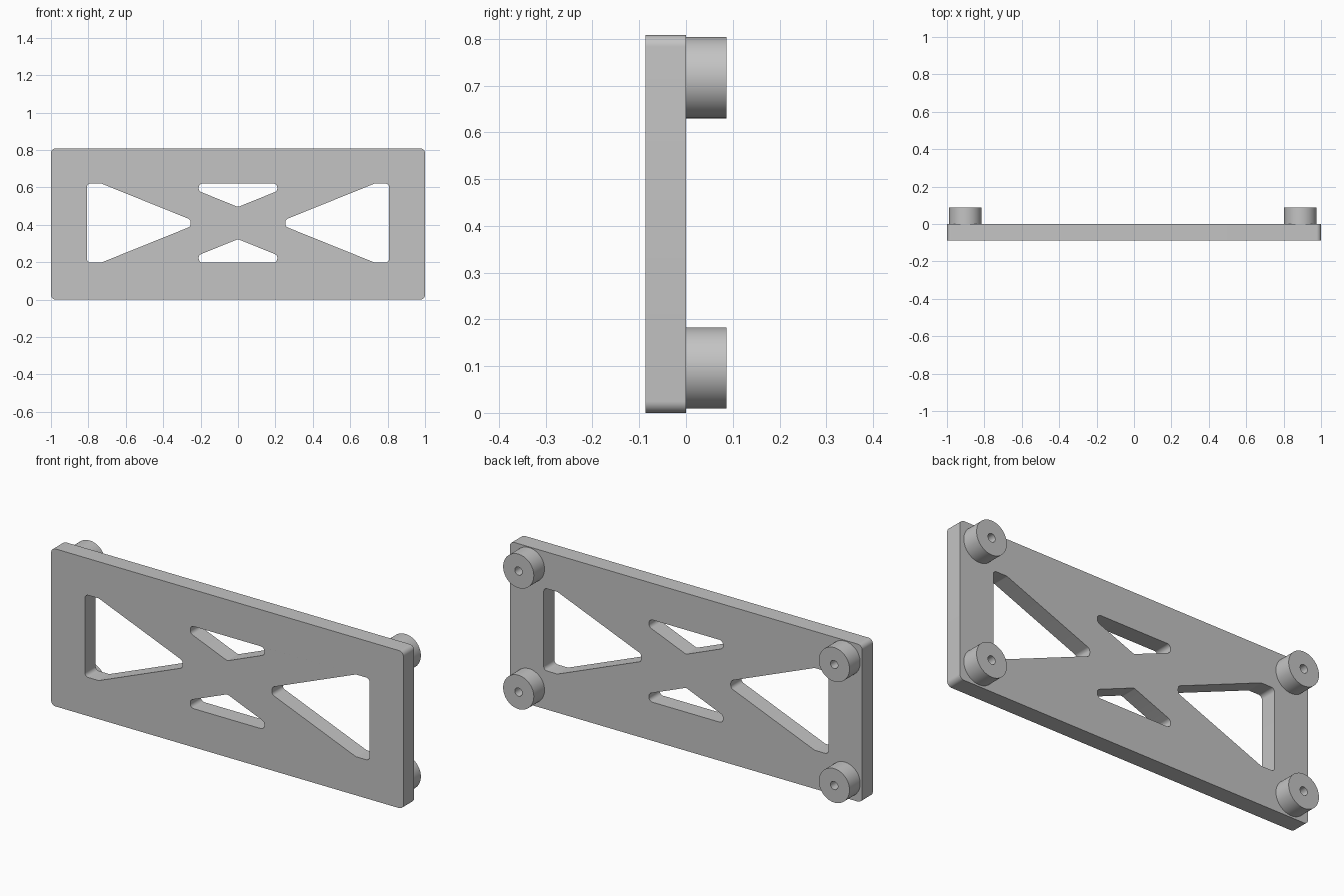
import bpy
import bmesh
import math
from mathutils import Matrix, Vector

cube = bpy.data.objects.get("Cube")
if cube:
    bpy.data.objects.remove(cube, do_unlink=True)

# Single material
GREY = (0.55, 0.55, 0.55, 1)
grey = bpy.data.materials.new("light grey")
grey.use_nodes = True
grey.diffuse_color = GREY
grey.node_tree.nodes["Principled BSDF"].inputs["Base Color"].default_value = GREY

WIDTH, HEIGHT, THICK = 2.0, 0.808, 0.087
MID = HEIGHT / 2


def rounded(points, radius, steps=8):
    """Closed outline with an arc of the given radius at every corner."""
    out = []
    pts = [Vector(p) for p in points]
    for i, p in enumerate(pts):
        a = (pts[i - 1] - p).normalized()
        b = (pts[(i + 1) % len(pts)] - p).normalized()
        half = a.angle(b) / 2
        center = p + (a + b).normalized() * radius / math.sin(half)
        start = p + a * radius / math.tan(half) - center
        end = p + b * radius / math.tan(half) - center
        sweep = start.angle_signed(end)
        for k in range(steps + 1):
            t = -sweep * k / steps
            out.append(center + Matrix.Rotation(t, 2) @ start)
    return out


def circle(cx, cz, radius, count=64):
    return [Vector((cx + radius * math.cos(math.tau * k / count),
                    cz + radius * math.sin(math.tau * k / count)))
            for k in range(count)]


def slab(name, loops, y0, y1):
    """Extrude an outline and its holes from y0 to y1."""
    curve = bpy.data.curves.new(name, "CURVE")
    curve.dimensions = "2D"
    curve.fill_mode = "BOTH"
    curve.extrude = (y1 - y0) / 2
    for loop in loops:
        spline = curve.splines.new("POLY")
        spline.points.add(len(loop) - 1)
        for point, co in zip(spline.points, loop):
            point.co = (co.x, co.y, 0, 1)
        spline.use_cyclic_u = True
    temp = bpy.data.objects.new(name + " outline", curve)
    mesh = bpy.data.meshes.new_from_object(temp)
    bpy.data.objects.remove(temp)
    bpy.data.curves.remove(curve)

    # Stand the profile upright and close the seams
    bm = bmesh.new()
    bm.from_mesh(mesh)
    bm.transform(Matrix.Translation((0, (y0 + y1) / 2, 0))
                 @ Matrix.Rotation(math.pi / 2, 4, "X"))
    bmesh.ops.remove_doubles(bm, verts=bm.verts, dist=0.0001)
    bmesh.ops.recalc_face_normals(bm, faces=bm.faces)
    bm.to_mesh(mesh)
    bm.free()
    mesh.name = name
    mesh.materials.clear()
    mesh.materials.append(grey)
    obj = bpy.data.objects.new(name, mesh)
    bpy.context.collection.objects.link(obj)
    bpy.ops.object.select_all(action="DESELECT")
    obj.select_set(True)
    bpy.context.view_layer.objects.active = obj
    bpy.ops.object.shade_smooth_by_angle(angle=math.radians(30))
    return obj


# Plate outline
w = WIDTH / 2
loops = [rounded([(-w, 0), (w, 0), (w, HEIGHT), (-w, HEIGHT)], 0.025)]

# Side windows tapering towards the middle
low, high, tip = 0.198, 0.62, 0.019
axis = (low + high) / 2
for s in (-1, 1):
    loops.append(rounded([(s * 0.808, low), (s * 0.73, low),
                          (s * 0.254, axis - tip), (s * 0.254, axis + tip),
                          (s * 0.73, high), (s * 0.808, high)], 0.02))

# Upper and lower centre windows pointing at the crossing
for s in (-1, 1):
    flat, side, apex = (axis + s * d for d in (0.211, 0.171, 0.086))
    loops.append(rounded([(-0.21, flat), (0.21, flat), (0.21, side),
                          (0, apex), (-0.21, side)], 0.02))

slab("braced_plate", loops, -THICK, 0)

# Round standoffs with a screw hole on the back
for side, x in (("right", -0.902), ("left", 0.89)):
    for level, z in (("lower", 0.096), ("upper", 0.717)):
        slab(f"{level}_{side}_standoff",
             [circle(x, z, 0.087), circle(x, z, 0.021)], 0, THICK)
